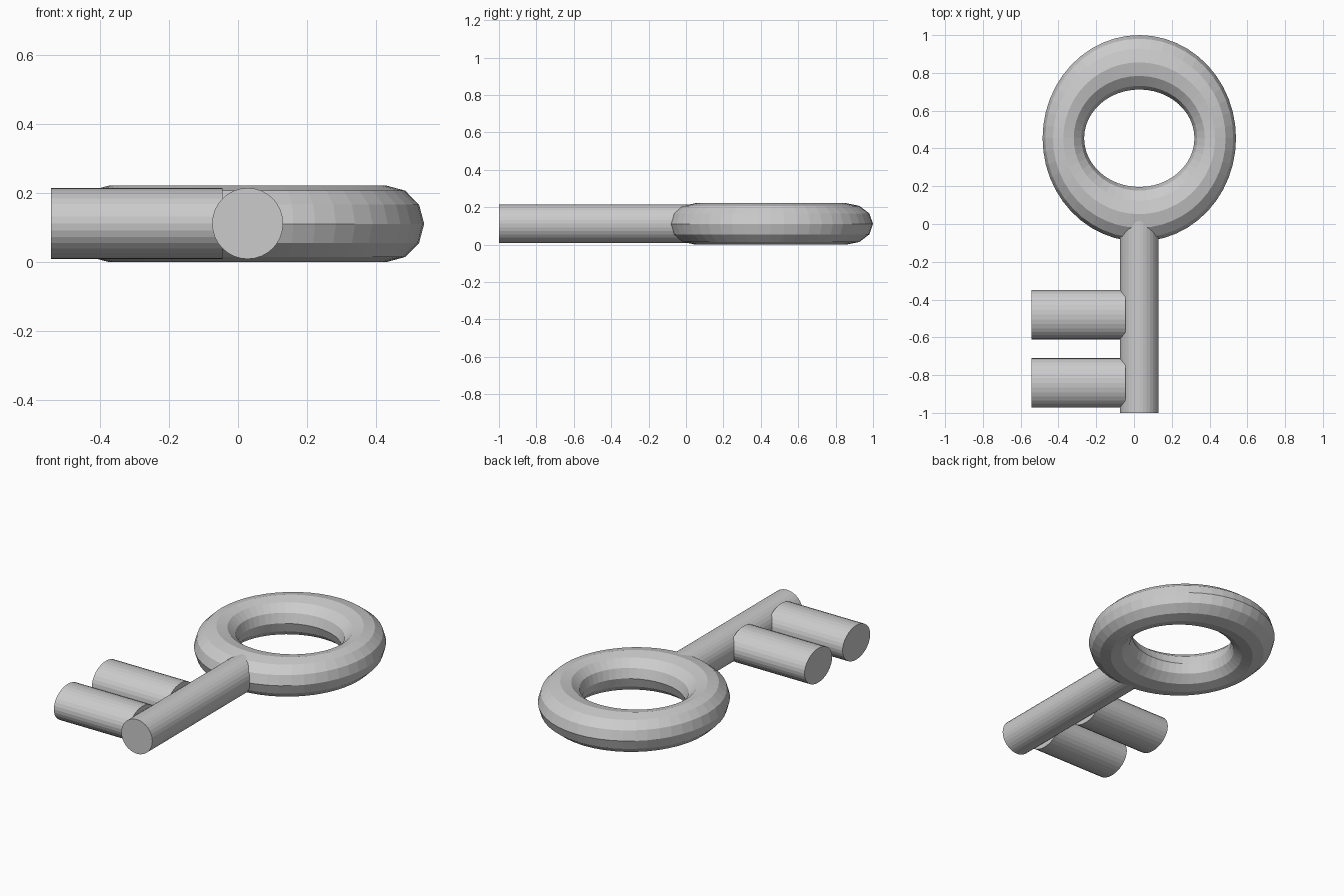
import bpy
import bmesh
from math import sin, cos, tau, pi

if "Cube" in bpy.data.objects:
    bpy.data.objects.remove(bpy.data.objects["Cube"])

CX, CZ = 0.028, 0.111          # shaft / bow axis


def make_object(name, bm):
    bmesh.ops.recalc_face_normals(bm, faces=bm.faces)
    mesh = bpy.data.meshes.new(name)
    bm.to_mesh(mesh)
    bm.free()
    obj = bpy.data.objects.new(name, mesh)
    bpy.context.collection.objects.link(obj)
    return obj


def ring(name, center, radius, tube, major=48, minor=12):
    """Torus whose tube is thicker along y than along x."""
    bm = bmesh.new()
    loops = []
    for i in range(major):
        a = tau * i / major
        loop = []
        for j in range(minor):
            b = tau * j / minor
            loop.append(bm.verts.new((
                center[0] + cos(a) * (radius + tube[0] * cos(b)),
                center[1] + sin(a) * (radius + tube[1] * cos(b)),
                center[2] + tube[2] * sin(b))))
        loops.append(loop)
    for i in range(major):
        p, q = loops[i], loops[(i + 1) % major]
        for j in range(minor):
            k = (j + 1) % minor
            bm.faces.new((p[j], q[j], q[k], p[k]))
    return make_object(name, bm)


def rod(name, center, length, rotation, scale):
    bpy.ops.mesh.primitive_cylinder_add(vertices=32, radius=1, depth=length,
                                        location=center, rotation=rotation)
    obj = bpy.context.object
    obj.name = name
    obj.scale = scale
    return obj


# Bow (handle ring)
ring("bow", (CX, 0.454, CZ), 0.402, (0.11, 0.144, 0.111))

# Shaft, ending inside the bow
rod("shaft", (CX, -0.475, 0.112), 1.05, (pi / 2, 0, 0), (0.103, 0.103, 1))

# Two oval teeth, blunt ends set into the shaft
for i, y in enumerate((-0.48, -0.841)):
    rod(f"tooth_{i + 1}", (-0.294, y, 0.112), 0.498, (0, pi / 2, 0), (0.103, 0.131, 1))
